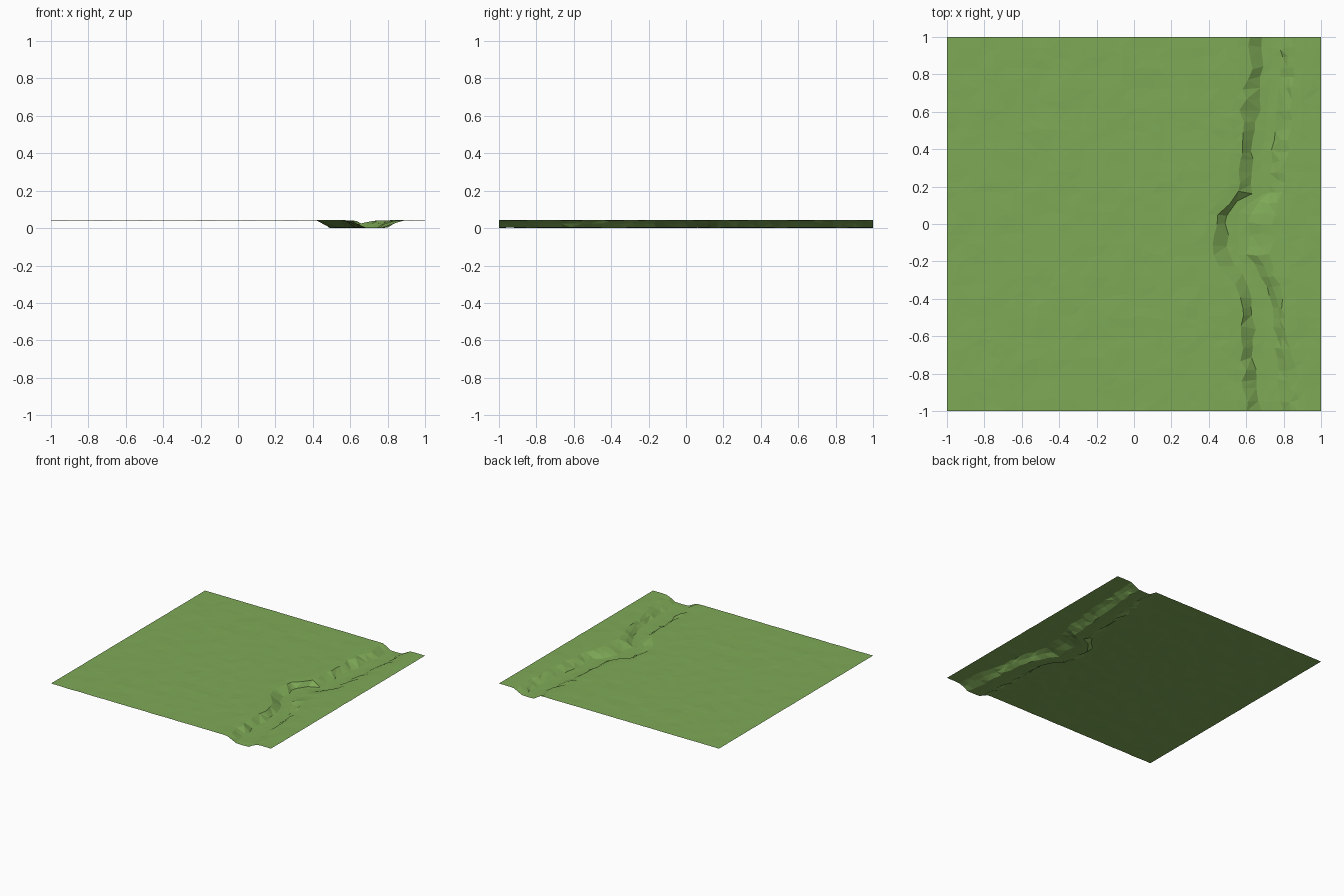
import bpy
import bmesh
import random
from mathutils import Vector, noise

random.seed(4)
cube = bpy.data.objects.get("Cube")
if cube:
    bpy.data.objects.remove(cube, do_unlink=True)

# Grass colour
grass = bpy.data.materials.new("grass_green")
grass.use_nodes = True
colour = (0.21, 0.4, 0.095, 1)
grass.diffuse_color = colour
bsdf = grass.node_tree.nodes["Principled BSDF"]
bsdf.inputs["Base Color"].default_value = colour
bsdf.inputs["Roughness"].default_value = 0.9

TOP = 0.043
ROWS = 36
# Stream course: y, left bank top, left bank foot, right bank foot, right bank top
COURSE = [
    (-1.0, 0.61, 0.68, 0.80, 0.88),
    (-0.8, 0.59, 0.64, 0.78, 0.86),
    (-0.6, 0.58, 0.64, 0.75, 0.81),
    (-0.44, 0.59, 0.64, 0.74, 0.80),
    (-0.3, 0.52, 0.58, 0.69, 0.76),
    (-0.17, 0.42, 0.50, 0.60, 0.72),
    (0.05, 0.44, 0.50, 0.62, 0.75),
    (0.17, 0.56, 0.63, 0.72, 0.79),
    (0.4, 0.58, 0.63, 0.75, 0.83),
    (0.62, 0.58, 0.68, 0.76, 0.84),
    (0.85, 0.62, 0.68, 0.79, 0.85),
    (1.0, 0.62, 0.68, 0.80, 0.86),
]


def course_at(y):
    """Bank positions at a given y, linearly interpolated."""
    for a, b in zip(COURSE, COURSE[1:]):
        if y <= b[0] + 1e-6:
            t = (y - a[0]) / (b[0] - a[0])
            return [p + (q - p) * t for p, q in zip(a[1:], b[1:])]


def spread(a, b, n):
    return [a + (b - a) * i / n for i in range(n)]


def row_points(y):
    """Cross-section of meadow, banks and stream bed."""
    lt, lf, rf, rt = course_at(y)
    edge = abs(y) > 0.99
    if not edge:
        lt, lf, rf, rt = [v + random.uniform(-0.012, 0.012) for v in (lt, lf, rf, rt)]
    mid = (rf + rt) / 2
    pts = [(x, TOP) for x in spread(-1, lt, 26)]
    pts += [(lt, TOP - 0.002), (lf, 0.004), ((lf + rf) / 2, 0.002), (rf, 0.004)]
    pts += [(mid, TOP * 0.6), (rt, TOP - 0.002)]
    pts += [(x, TOP) for x in spread(rt, 1, 3)[1:]] + [(1, TOP)]
    out = []
    for x, z in pts:
        bump = noise.noise(Vector((x * 9, y * 9, 0))) * 0.0025
        jy = 0 if edge else random.uniform(-0.012, 0.012)
        jx = 0 if abs(x) > 0.99 else random.uniform(-0.008, 0.008)
        out.append((x + jx, y + jy, max(0, z + bump)))
    return out


# Ground sheet with the sunken stream bed
bm = bmesh.new()
rows = [[bm.verts.new(p) for p in row_points(-1 + 2 * r / ROWS)] for r in range(ROWS + 1)]
for low, high in zip(rows, rows[1:]):
    for i in range(len(low) - 1):
        bm.faces.new((low[i], low[i + 1], high[i + 1], high[i]))
bmesh.ops.triangulate(bm, faces=bm.faces[:])
lowest = min(v.co.z for v in bm.verts)
for v in bm.verts:
    v.co.z -= lowest
mesh = bpy.data.meshes.new("ground_with_stream_bed")
bm.to_mesh(mesh)
bm.free()
mesh.materials.append(grass)
ground = bpy.data.objects.new("ground_with_stream_bed", mesh)
bpy.context.collection.objects.link(ground)
